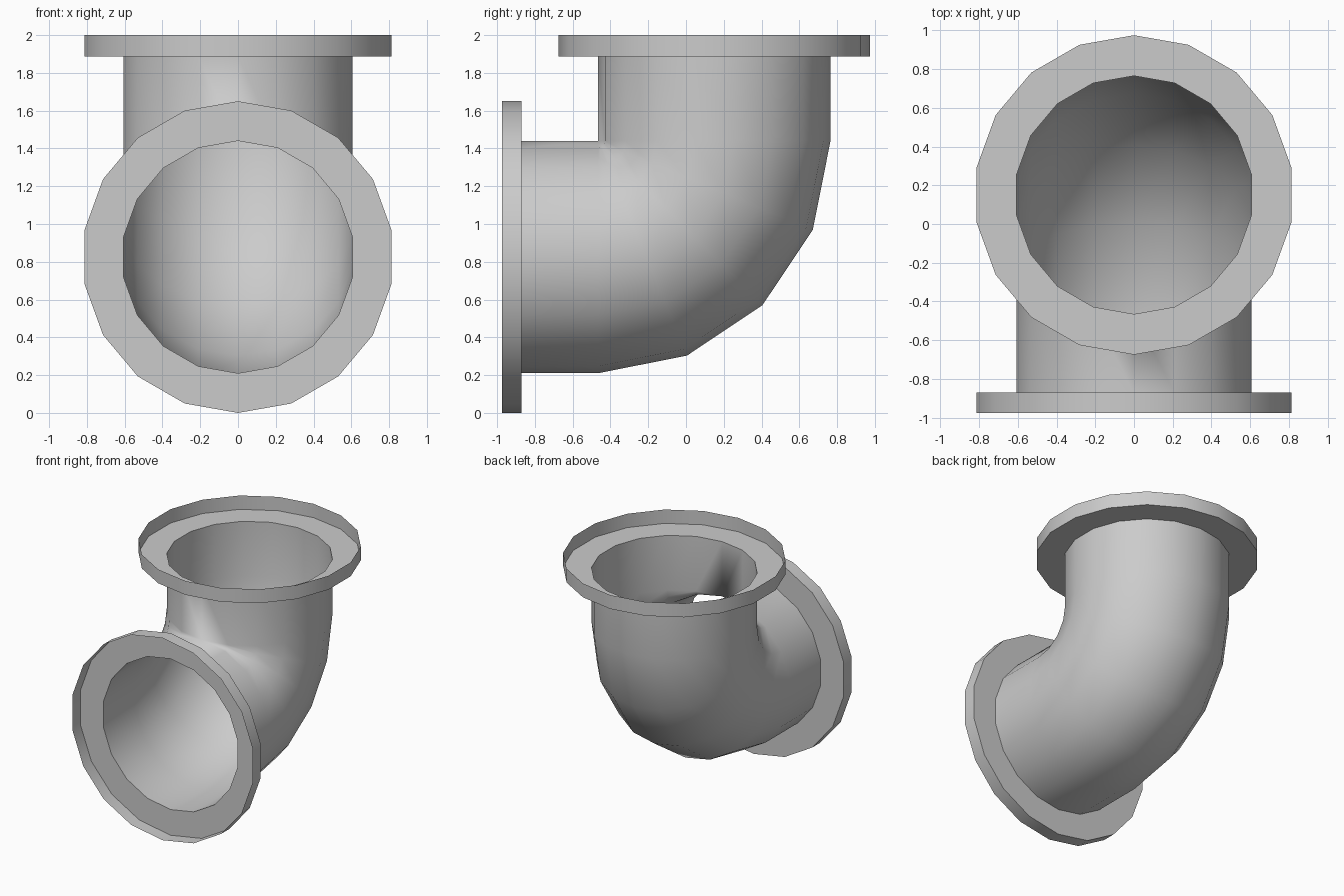
import bpy, bmesh
from math import sin, cos, pi, radians
from mathutils import Vector

if "Cube" in bpy.data.objects:
    bpy.data.objects.remove(bpy.data.objects["Cube"])

SIDES = 18
PIPE_R, FLANGE_R = 0.615, 0.825
PIVOT = Vector((0, -0.465, 1.44))   # inner corner the elbow turns around


def ring(bm, angle, offset, r):
    """Circle of verts across the pipe at a bend angle, shifted along the pipe axis."""
    a = radians(angle)
    out = Vector((0, sin(a), -cos(a)))
    along = Vector((0, cos(a), sin(a)))
    verts = []
    for i in range(SIDES):
        t = 2 * pi * i / SIDES
        p = PIVOT + out * (PIPE_R + r * cos(t)) + along * offset
        p.x = r * sin(t)
        verts.append(bm.verts.new(p))
    return verts


def sweep(name, stations):
    bm = bmesh.new()
    rings = [ring(bm, *s) for s in stations]
    for r0, r1 in zip(rings, rings[1:]):
        for i in range(SIDES):
            j = (i + 1) % SIDES
            bm.faces.new((r0[i], r0[j], r1[j], r1[i]))
    # the bend rings all meet at the inner corner
    bmesh.ops.remove_doubles(bm, verts=bm.verts, dist=0.0005)
    bmesh.ops.recalc_face_normals(bm, faces=bm.faces)
    mesh = bpy.data.meshes.new(name)
    bm.to_mesh(mesh)
    bm.free()
    obj = bpy.data.objects.new(name, mesh)
    bpy.context.collection.objects.link(obj)
    bpy.ops.object.select_all(action='DESELECT')
    bpy.context.view_layer.objects.active = obj
    obj.select_set(True)
    bpy.ops.object.shade_smooth_by_angle(angle=radians(30))
    return obj


# Elbow: straight inlet, four-step bend, straight outlet
bend = [(a, 0, PIPE_R) for a in (0, 22.5, 45, 67.5, 90)]
sweep("elbow_pipe", [(0, -0.405, PIPE_R)] + bend + [(90, 0.447, PIPE_R)])

# Flanges: flat ring around the pipe end with an open raised rim
for name, angle, base, lip in (("front_flange", 0, -0.405, -0.51),
                               ("top_flange", 90, 0.447, 0.56)):
    sweep(name, [(angle, base, PIPE_R), (angle, base, FLANGE_R), (angle, lip, FLANGE_R)])
